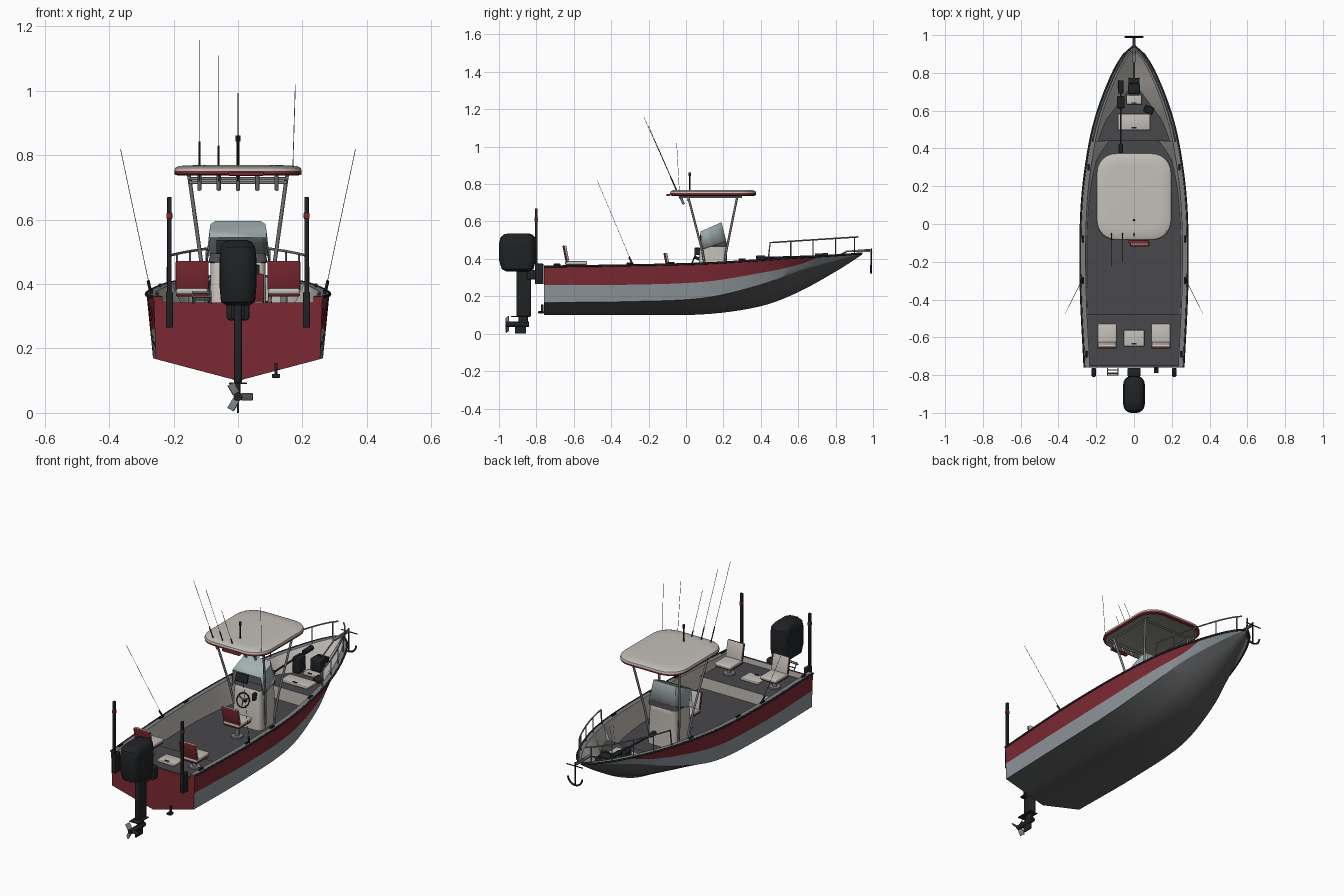
import bpy, bmesh, math
from mathutils import Vector, Matrix

if "Cube" in bpy.data.objects:
    bpy.data.objects.remove(bpy.data.objects["Cube"])

def mat(name, *c):
    m = bpy.data.materials.new(name)
    m.diffuse_color = (*c, 1)
    m.use_nodes = True
    m.node_tree.nodes["Principled BSDF"].inputs["Base Color"].default_value = m.diffuse_color
    return m
RED, BLACK = mat("red", .2, .022, .032), mat("black", .014, .016, .018)
BEIGE, DECK = mat("beige", .55, .52, .48), mat("deck", .065, .065, .07)
GREY, BOTTOM = mat("grey", .27, .3, .32), mat("bottom", .095, .097, .1)
METAL, GLASS = mat("metal", .2, .21, .22), mat("glass", .36, .44, .43)
LINER = mat("liner", .3, .28, .25)

def mesh(name, verts, faces, mats, idx=None, angle=35):
    me = bpy.data.meshes.new(name)
    me.from_pydata(verts, [], faces)
    for m in mats:
        me.materials.append(m)
    if idx:
        for p, i in zip(me.polygons, idx):
            p.material_index = i
    bm = bmesh.new(); bm.from_mesh(me)
    bmesh.ops.recalc_face_normals(bm, faces=bm.faces)
    bm.to_mesh(me); bm.free()
    o = bpy.data.objects.new(name, me)
    bpy.context.collection.objects.link(o)
    smooth(o, angle)
    return o

def smooth(o, angle=35):
    bpy.ops.object.select_all(action='DESELECT')
    o.select_set(True); bpy.context.view_layer.objects.active = o
    bpy.ops.object.shade_smooth_by_angle(angle=math.radians(angle))

def box(name, c, size, m, bevel=0, rx=0, rz=0, seg=3):
    bm = bmesh.new()
    bmesh.ops.create_cube(bm, size=1, matrix=Matrix.Diagonal((*size, 1)))
    if bevel:
        bmesh.ops.bevel(bm, geom=bm.edges[:], offset=bevel, segments=seg, profile=.5, affect='EDGES')
    bm.transform(Matrix.Translation(c) @ Matrix.Rotation(rz, 4, 'Z') @ Matrix.Rotation(rx, 4, 'X'))
    me = bpy.data.meshes.new(name); bm.to_mesh(me); bm.free()
    me.materials.append(m)
    o = bpy.data.objects.new(name, me)
    bpy.context.collection.objects.link(o)
    smooth(o)
    return o

def tube(name, pts, r, m, cyclic=False):
    cu = bpy.data.curves.new(name, 'CURVE')
    cu.dimensions = '3D'; cu.bevel_depth = r; cu.bevel_resolution = 2; cu.use_fill_caps = True
    s = cu.splines.new('POLY'); s.points.add(len(pts) - 1); s.use_cyclic_u = cyclic
    for p, q in zip(s.points, pts):
        p.co = (*q, 1)
    o = bpy.data.objects.new(name, cu)
    bpy.context.collection.objects.link(o)
    cu.materials.append(m)
    bpy.ops.object.select_all(action='DESELECT')
    o.select_set(True); bpy.context.view_layer.objects.active = o
    bpy.ops.object.convert(target='MESH')
    smooth(bpy.context.view_layer.objects.active, 50)

def loft(name, rings, mats, idx=None, n=7):
    """Stacked rounded rectangles: (cx, cy, half x, half y, radius, z)."""
    v, f = [], []
    for cx, cy, hx, hy, r, z in rings:
        for k, (sx, sy) in enumerate(((1, 1), (-1, 1), (-1, -1), (1, -1))):
            for i in range(n):
                a = (k + i / (n - 1)) * math.pi / 2
                v.append((cx + sx * (hx - r) + r * math.cos(a), cy + sy * (hy - r) + r * math.sin(a), z))
    c = 4 * n
    ids = []
    for j in range(len(rings) - 1):
        for i in range(c):
            f.append((j*c + i, j*c + (i+1) % c, (j+1)*c + (i+1) % c, (j+1)*c + i))
            ids.append(idx[j] if idx else 0)
    f += [tuple(range(c)), tuple(range((len(rings)-1)*c, len(rings)*c))]
    ids += [idx[0] if idx else 0, idx[-1] if idx else 0]
    return mesh(name, v, f, mats, ids)

def curve(xs, ys):
    """Smooth interpolation through a few control values."""
    d = [(ys[min(i+1, len(xs)-1)] - ys[max(i-1, 0)]) / (xs[min(i+1, len(xs)-1)] - xs[max(i-1, 0)]) for i in range(len(xs))]
    def fn(x):
        i = next((k for k in range(len(xs)-2) if x <= xs[k+1]), len(xs)-2)
        h = xs[i+1] - xs[i]; t = (x - xs[i]) / h
        return ((2*t**3-3*t*t+1)*ys[i] + (t**3-2*t*t+t)*h*d[i] + (3*t*t-2*t**3)*ys[i+1] + (t**3-t*t)*h*d[i+1])
    return fn

# Hull lines along y
Y = [-.76, -.3, .1, .4, .6, .8, .9, .94]
sheer_x = curve(Y, [.262, .283, .277, .24, .191, .112, .052, .006])
sheer_z = curve(Y, [.362, .369, .379, .397, .41, .422, .429, .433])
chine_x = curve(Y, [.255, .264, .256, .208, .152, .077, .032, .004])
chine_z = curve(Y, [.167, .172, .192, .262, .335, .392, .417, .429])
keel_z = curve(Y, [.1, .1, .104, .147, .222, .332, .395, .422])
band_z = curve([-.76, -.3, .1, .4, .6, .72], [.26, .262, .278, .325, .368, .412])

def section(y, floor):
    sx, sz, cx, cz, kz = sheer_x(y), sheer_z(y), chine_x(y), chine_z(y), keel_z(y)
    bz = min(max(band_z(min(y, .72)), cz + .001), sz - .001) if y < .72 else sz - .001
    t = (bz - cz) / (sz - cz)
    bow = max(0, min(1, y / .7))
    fz = min(max(floor, kz + .012), sz - .003)
    w = cx + (sx-cx)*(fz-cz)/(sz-cz) if fz > cz else cx*(fz-kz)/(cz-kz)
    inner = max(sx - .028, .001)
    return [(0, y, kz), (cx*(.5+.1*bow), y, kz+(cz-kz)*.5), (cx, y, cz), (cx+(sx-cx)*t, y, bz), (sx, y, sz),
            (inner, y, sz), (min(max(w - .022, .001), inner), y, fz), (0, y, fz)]

AFT, MID, FORE = .313, .248, .32
ys = ([(-.76, .343), (-.7482, .343)] + [(-.748 + .268*i/6, AFT) for i in range(7)] + [(-.4799 + .9199*i/18, MID) for i in range(19)]
      + [(.4402 + .4998*i/20, FORE) for i in range(21)])
secs = [section(*s) for s in ys]
v = [p for s in secs for p in s]
f, ids = [], []
strip = [0, 0, 1, 2, 6, 4, 5]
for j in range(len(secs) - 1):
    for i in range(7):
        a = j*8 + i
        f.append((a, a+1, a+9, a+8))
        ids.append(4 if i == 6 and ys[j+1][0]-ys[j][0] < .001 else strip[i])
f += [tuple(range(8)), tuple(range(len(v)-8, len(v)))]
ids += [2, 1]
hull = mesh("hull", v, f, [BOTTOM, GREY, RED, BLACK, BEIGE, DECK, METAL], ids, 28)
md = hull.modifiers.new("mirror", 'MIRROR'); md.use_clip = True

# Rub rail and gunwale fittings
for s in (-1, 1):
    tube("rub_rail", [(s*sheer_x(y), y, sheer_z(y)-.003) for y in [-.76 + 1.7*i/40 for i in range(41)]], .0055, BLACK)
    for y in (-.69, -.3, -.08, .3):
        box("cleat", (s*(sheer_x(y)-.014), y, sheer_z(y)+.006), (.01, .036, .01), BLACK, .003)
    # Bow rail
    top = lambda y: (s*(sheer_x(y)-.014), y, .487 + (y-.45)*.065)
    base = lambda y: (s*(sheer_x(y)-.014), y, sheer_z(y))
    tube("bow_rail", [base(.44)] + [top(.45+.47*i/14) for i in range(15)], .004, METAL)
    for y in (.56, .68, .8, .9):
        tube("rail_post", [base(y), top(y)], .003, METAL)
    # Outriggers
    tube("outrigger_base", [(s*.27, -.285, .37), (s*.279, -.305, .41)], .005, BLACK)
    tube("outrigger", [(s*.276, -.298, .4), (s*.365, -.475, .82)], .0009, BLACK)
    # Shallow water anchor poles on the transom
    box("pole", (s*.213, -.8, .47), (.014, .014, .4), BLACK, .002)
    box("pole_bracket", (s*.213, -.785, .32), (.022, .045, .11), BLACK, .004)
    box("pole_band", (s*.213, -.8, .612), (.018, .018, .02), RED, .003)

# Seats
def seat(x, y, z, floor):
    tube("seat_base", [(x, y, floor), (x, y, floor+.008)], .032, METAL)
    tube("seat_post", [(x, y, floor), (x, y, z)], .011, METAL)
    box("seat_trim", (x, y, z+.004), (.1, .11, .008), RED, .003)
    box("seat_cushion", (x, y+.003, z+.016), (.1, .118, .02), BEIGE, .007)
    box("seat_back", (x, y-.048, z+.065), (.098, .012, .092), BEIGE, .005, .2)
    box("seat_back_shell", (x, y-.057, z+.064), (.102, .01, .092), RED, .004, .2)
seat(-.1425, -.59, .362, AFT)
seat(.1425, -.59, .362, AFT)
seat(.03, -.05, .322, MID)

# Deck hatches
for x, y, w, d, z in ((0, -.605, .11, .085, AFT), (0, .54, .17, .085, FORE), (0, .658, .08, .05, FORE)):
    box("hatch", (x, y, z+.006), (w, d, .014), BEIGE, .004)
    box("hatch_latch", (x, y-d*.35, z+.014), (.025, .007, .004), BLACK)

# Console with dash, wheel, screen and windshield
loft("console", [(0, .145, .09, .078, .025, MID), (0, .145, .085, .074, .025, .44), (0, .15, .085, .07, .025, .465),
                 (0, .15, .092, .068, .02, .468), (0, .155, .085, .06, .02, .496)], [BEIGE, DECK], [0, 0, 1, 1])
u = [(-1, 0), (-1, .45), (-.97, .8), (-.8, 1), (.8, 1), (.97, .8), (1, .45), (1, 0)]
v = [(x*.1, .085 + t*.13, .45 + t*.045) for x, t in u] + [(x*.088, .077 + t*.113, .546 + t*.05) for x, t in u]
glass = mesh("windshield", v, [(i, i+1, i+9, i+8) for i in range(7)] + [(8, 9, 10, 11, 12, 13, 14, 15)], [GLASS])
glass.modifiers.new("thickness", 'SOLIDIFY').thickness = .004
box("screen", (-.03, .078, .515), (.075, .012, .045), BLACK, .004, -.3)
wc, tilt = Vector((0, .045, .41)), Matrix.Rotation(1.2, 3, 'X')
ring = [wc + tilt @ Vector((.038*math.cos(a), .038*math.sin(a), 0)) for a in [i*math.tau/24 for i in range(24)]]
tube("steering_wheel", ring, .0035, BLACK, True)
for i in (2, 10, 18):
    tube("wheel_spoke", [wc, ring[i]], .003, METAL)
tube("steering_column", [wc, (0, .08, .395)], .008, BLACK)
box("throttle", (.06, .06, .44), (.014, .03, .04), BLACK, .004)

# Hard top and frame
loft("hard_top", [(0, .145, .165, .2, .09, .746), (0, .145, .188, .22, .095, .737), (0, .145, .197, .229, .1, .741), (0, .145, .198, .23, .1, .751),
                  (0, .145, .195, .227, .1, .761), (0, .145, .182, .214, .09, .767), (0, .145, .14, .17, .08, .769)],
     [LINER, RED, BEIGE], [0, 1, 1, 2, 2, 2])
for s in (-1, 1):
    tube("top_leg", [(s*.085, .12, MID), (s*.11, .088, .44), (s*.152, .01, .738)], .006, METAL)
    tube("top_leg", [(s*.085, .19, MID), (s*.11, .215, .44), (s*.152, .275, .738)], .006, METAL)
    tube("top_side_bar", [(s*.152, -.03, .73), (s*.152, .3, .73)], .005, METAL)
for y, z in ((-.02, .727), (.01, .715), (.275, .727)):
    tube("top_cross_bar", [(-.152, y, z), (.152, y, z)], .005, METAL)
box("rear_light_bar", (.025, -.095, .742), (.11, .018, .012), RED, .004)

# Rod holders, rods, aerial and mast light
for i in range(5):
    x = -.12 + .06*i
    tube("rod_holder", [(x, -.012, .692), (x, -.042, .758)], .0065, METAL)
for x, y, z in ((-.12, -.225, 1.157), (-.06, -.2, 1.11), (0, -.148, .993)):
    a, b = Vector((x, -.03, .72)), Vector((x, y, z))
    tube("rod_grip", [a, a.lerp(b, .28)], .003, BLACK)
    tube("fishing_rod", [a, b], .001, BLACK)
tube("aerial", [(.17, -.035, .75), (.178, -.05, 1.02)], .0012, BEIGE)
tube("mast_light_post", [(0, .02, .765), (0, .02, .845)], .004, BLACK)
tube("mast_light", [(0, .02, .842), (0, .02, .862)], .007, BLACK)

# Outboard motor
loft("motor_cowl", [(0, -.9, .035, .06, .03, .333), (0, -.9, .053, .085, .04, .345), (0, -.902, .057, .097, .045, .39),
                    (0, -.902, .057, .098, .045, .48), (0, -.9, .053, .092, .042, .515), (0, -.898, .042, .075, .035, .531), (0, -.895, .025, .05, .02, .537)], [BLACK])
box("motor_leg", (0, -.868, .215), (.024, .078, .25), BLACK, .008)
box("cavitation_plate", (0, -.885, .092), (.055, .1, .005), BLACK, .002)
box("lower_strut", (0, -.87, .07), (.014, .05, .05), BLACK, .004)
tube("gear_case", [(0, -.84, .05), (0, -.85, .05), (0, -.965, .05)], .014, BLACK)
box("skeg", (0, -.885, .022), (.006, .06, .044), BLACK)
box("motor_mount", (0, -.785, .325), (.07, .045, .075), BLACK, .008)
box("motor_swivel", (0, -.82, .315), (.04, .06, .05), BLACK, .006)
for i in range(3):
    a = i*math.tau/3
    o = box("propeller_blade", (0, 0, 0), (.036, .005, .026), METAL, .0015)
    o.matrix_world = Matrix.Translation((0, -.955, .05)) @ Matrix.Rotation(-a, 4, 'Y') @ Matrix.Translation((.028, 0, 0)) @ Matrix.Rotation(.6, 4, 'X')

# Boarding ladder and transducer
for x in (-.14, -.085):
    tube("ladder_rail", [(x, -.765, .34), (x, -.79, .375), (x, -.8, .36)], .003, METAL)
for y, z in ((-.772, .352), (-.79, .374), (-.8, .36)):
    tube("ladder_rung", [(-.14, y, z), (-.085, y, z)], .003, METAL)
box("transducer", (.118, -.775, .115), (.026, .03, .012), BLACK, .003)
box("transducer_stem", (.118, -.768, .135), (.008, .012, .04), BLACK)

# Bow roller, windlass, chain and anchor
box("bow_roller", (0, .92, .441), (.018, .13, .01), METAL, .003)
box("windlass", (0, .715, .36), (.065, .055, .07), BLACK, .01)
tube("windlass_drum", [(-.03, .755, .375), (.03, .755, .375)], .018, BLACK)
tube("anchor_chain", [(0, .76, .39), (0, .86, .44), (0, .985, .45)], .004, METAL)
tube("anchor_shank", [(0, .99, .455), (0, .99, .325)], .004, BLACK)
tube("anchor_stock", [(-.05, .993, .435), (.05, .993, .435)], .003, BLACK)
tube("anchor_arms", [(.045*math.sin(a), .99, .37-.045*math.cos(a)) for a in [-1.5+3*i/12 for i in range(13)]], .005, BLACK)

# Trolling motor stowed on the bow, with foot pedal
tube("trolling_shaft", [(-.07, .38, .405), (-.07, .72, .415)], .005, BLACK)
tube("trolling_pod", [(-.07, .69, .415), (-.07, .76, .417)], .014, BLACK)
box("trolling_head", (-.07, .4, .407), (.022, .05, .022), BLACK, .006)
box("trolling_mount", (-.07, .645, .37), (.042, .065, .09), BLACK, .008)
box("foot_pedal", (.078, .605, .335), (.05, .035, .02), BLACK, .004, .2, -.35)
